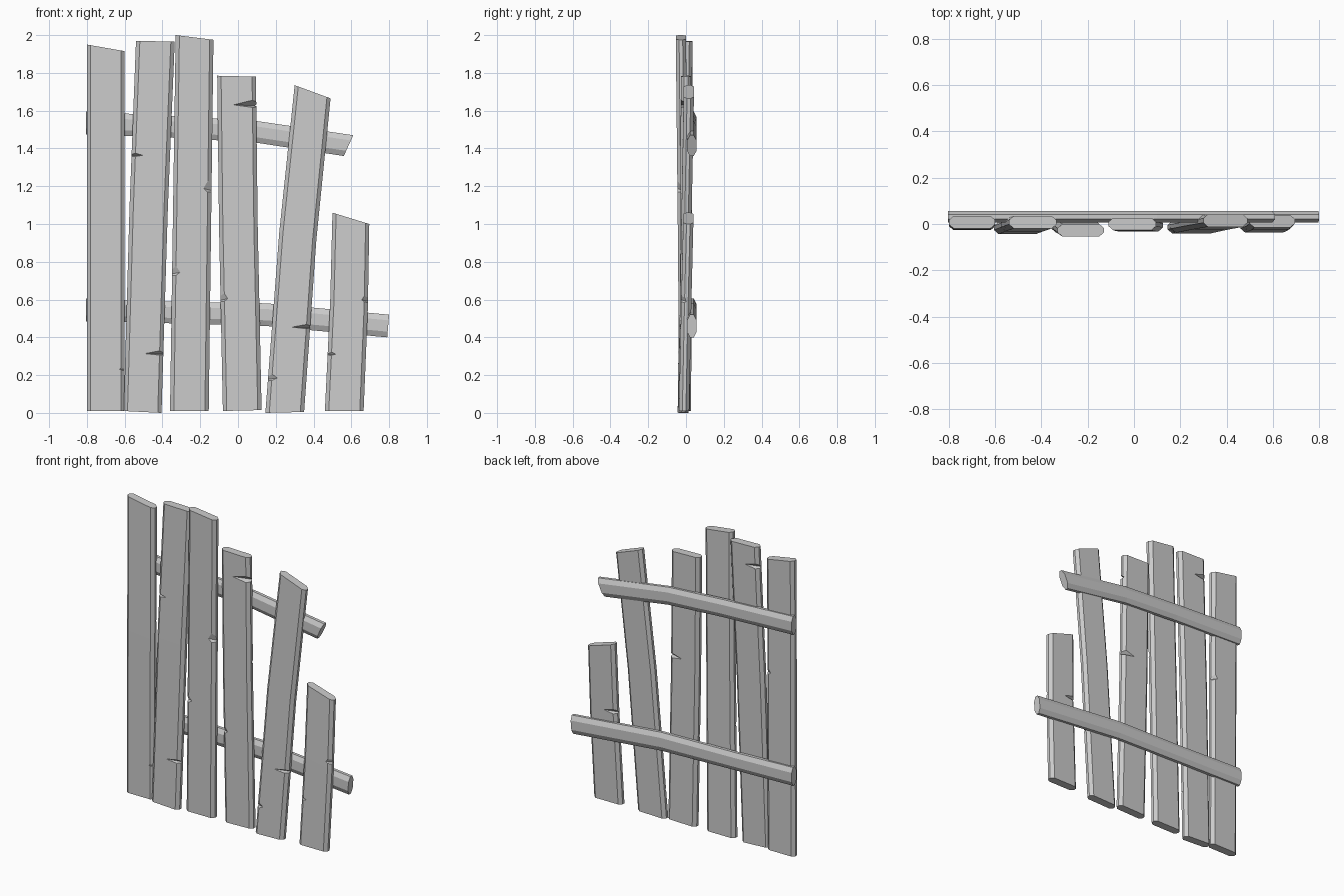
import bpy, bmesh
from mathutils import Vector

cube = bpy.data.objects.get("Cube")
if cube:
    bpy.data.objects.remove(cube, do_unlink=True)

# Weathered wood colour
wood = bpy.data.materials.new("weathered_grey")
wood.use_nodes = True
GREY = (0.6, 0.6, 0.6, 1)
wood.diffuse_color = GREY
wood.node_tree.nodes["Principled BSDF"].inputs["Base Color"].default_value = GREY


def add_object(name, bm):
    bmesh.ops.recalc_face_normals(bm, faces=bm.faces)
    mesh = bpy.data.meshes.new(name)
    bm.to_mesh(mesh)
    bm.free()
    mesh.materials.append(wood)
    ob = bpy.data.objects.new(name, mesh)
    bpy.context.collection.objects.link(ob)
    return ob


def loft_board(name, stations, half_t, cham_u, cham_v):
    """Chamfered board through stations of (edge a xz, edge b xz, centre y)."""
    u, v = 1 - cham_u, 1 - cham_v
    section = [(-u, -1), (u, -1), (1, -v), (1, v),
               (u, 1), (-u, 1), (-1, v), (-1, -v)]
    bm = bmesh.new()
    rings = []
    for a, b, y in stations:
        a, b = Vector((a[0], y, a[1])), Vector((b[0], y, b[1]))
        rings.append([bm.verts.new(a.lerp(b, (s + 1) / 2) + Vector((0, t * half_t, 0)))
                      for s, t in section])
    n = len(section)
    for low, high in zip(rings, rings[1:]):
        for i in range(n):
            j = (i + 1) % n
            bm.faces.new((low[i], low[j], high[j], high[i]))
    bm.faces.new(rings[0])
    bm.faces.new(rings[-1])
    return add_object(name, bm)


def cut_nick(board, edge, face_y, side, z, length, height, depth):
    """Split out a wedge at one edge; positive depth cuts from the front."""
    out = edge + side * 0.03
    y = face_y - (0.003 if depth > 0 else -0.003)
    bm = bmesh.new()
    pts = [(edge - side * length, y, z - height * 0.3), (out, y, z + height),
           (out, y, z - height), (out, y + depth, z - height * 0.5)]
    bmesh.ops.convex_hull(bm, input=[bm.verts.new(p) for p in pts])
    cutter = add_object("nick_cutter", bm)
    cutter.hide_render = True
    mod = board.modifiers.new("nick", 'BOOLEAN')
    mod.operation, mod.solver, mod.object = 'DIFFERENCE', 'EXACT', cutter
    bpy.context.view_layer.update()
    graph = bpy.context.evaluated_depsgraph_get()
    mesh = bpy.data.meshes.new_from_object(board.evaluated_get(graph))
    board.modifiers.clear()
    board.data = mesh
    bpy.data.objects.remove(cutter, do_unlink=True)


# Pickets: bottom left, bottom right, top left, top right, bottom y, top y, bow
# Nicks per picket: side, height, length, half height, depth (negative = back)
HALF_T = 0.027
pickets = [
    ("far_right_picket", (-.80, .01), (-.60, .01), (-.80, 1.95), (-.60, 1.915), .0, .008, 0,
     [(1, .25, .03, .06, .05), (1, 1.2, .04, .08, -.05)]),
    ("second_picket", (-.605, .01), (-.405, 0), (-.54, 1.97), (-.335, 1.965), -.017, .008, -.005,
     [(-1, 1.37, .06, .02, .045), (1, .32, .11, .02, .04), (-1, 1.85, .1, .03, -.05)]),
    ("tallest_picket", (-.36, .01), (-.155, .01), (-.33, 2.0), (-.13, 1.975), -.008, -.027, 0,
     [(1, 1.22, .05, .1, .05), (-1, .77, .05, .08, .05)]),
    ("fourth_picket", (-.08, .01), (.125, .015), (-.11, 1.785), (.095, 1.78), -.006, 0, -.004,
     [(1, 1.64, .13, .03, .06), (-1, .63, .04, .08, .05), (1, 1.1, .1, .03, -.05)]),
    ("leaning_picket", (.145, 0), (.35, .005), (.30, 1.735), (.49, 1.665), -.014, .015, -.012,
     [(1, .46, .11, .02, .05), (-1, .2, .05, .05, .04)]),
    ("short_picket", (.46, .01), (.665, .01), (.50, 1.06), (.695, 1.0), -.01, .012, .006,
     [(-1, .32, .05, .03, .04), (1, .62, .03, .07, .05), (-1, .62, .1, .03, -.05)]),
]
for name, bl, br, tl, tr, y0, y1, bow, nicks in pickets:
    mid_l = Vector(bl).lerp(Vector(tl), 0.55) + Vector((bow, 0))
    mid_r = Vector(br).lerp(Vector(tr), 0.55) + Vector((bow, 0))
    mid_y = (y0 + y1) / 2
    board = loft_board(name, [(bl, br, y0), (mid_l, mid_r, mid_y), (tl, tr, y1)],
                       HALF_T, 0.2, 0.65)
    for side, z, length, height, depth in nicks:
        f = z / tl[1]
        a, b = (br, tr) if side > 0 else (bl, tl)
        edge = a[0] + (b[0] - a[0]) * f
        y = y0 + (y1 - y0) * f + (-HALF_T if depth > 0 else HALF_T)
        cut_nick(board, edge, y, side, z, length, height, depth)

# Rails across the back: lower and upper edge points at each bend
rails = [
    ("upper_rail", [((-.805, 1.475), (-.805, 1.595)), ((-.3, 1.455), (-.3, 1.57)),
                    ((.1, 1.43), (.1, 1.545)), ((.56, 1.36), (.61, 1.47))]),
    ("lower_rail", [((-.805, .485), (-.805, .605)), ((-.38, .475), (-.38, .59)),
                    ((.15, .46), (.15, .58)), ((.79, .40), (.80, .52))]),
]
for name, bends in rails:
    loft_board(name, [(a, b, .031) for a, b in bends], 0.025, 0.5, 0.6)
